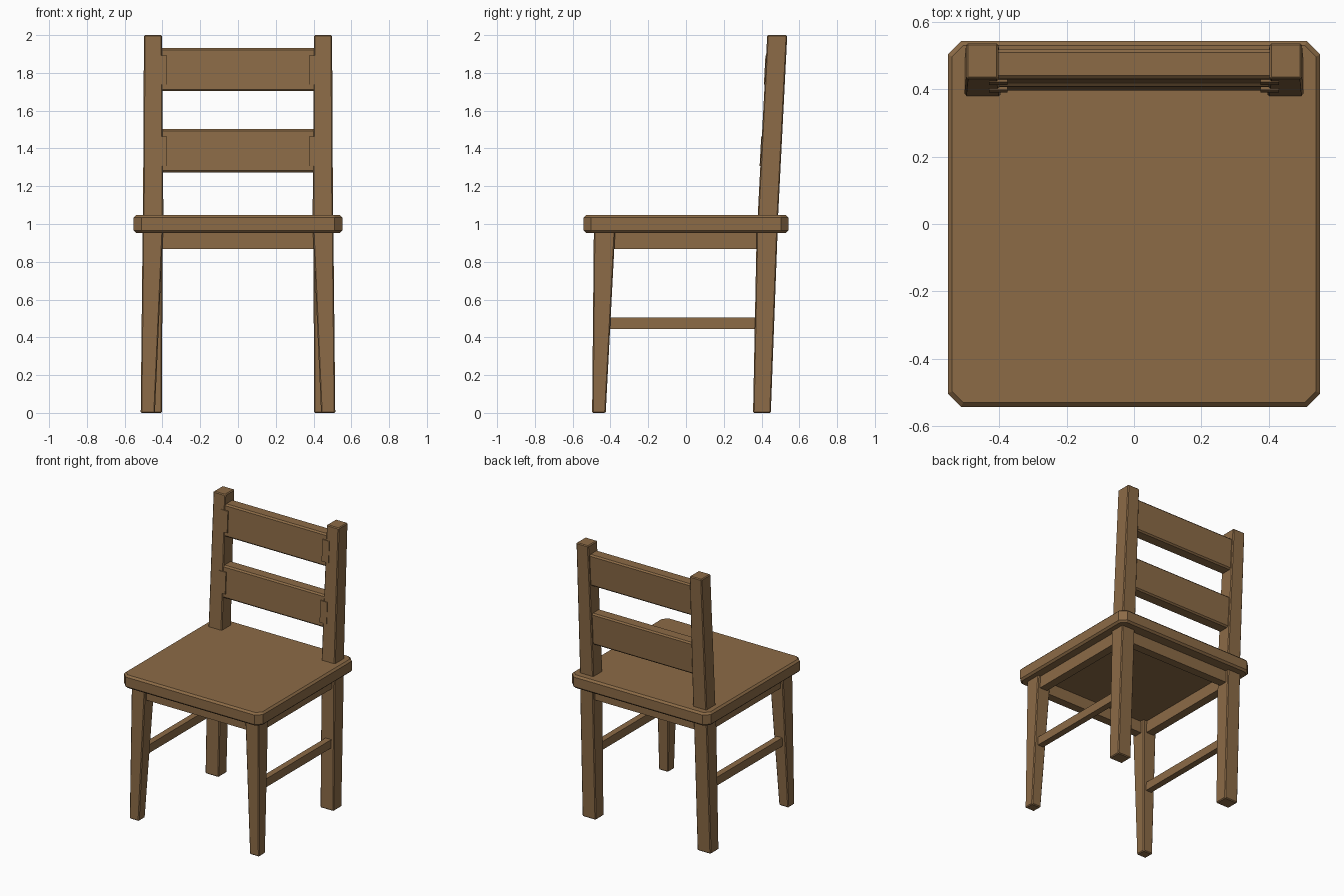
import bpy, bmesh

if "Cube" in bpy.data.objects:
    bpy.data.objects.remove(bpy.data.objects["Cube"])

wood = bpy.data.materials.new("brown wood")
wood.diffuse_color = (0.262, 0.147, 0.062, 1)
wood.use_nodes = True
wood.node_tree.nodes["Principled BSDF"].inputs["Base Color"].default_value = wood.diffuse_color


def loft(name, sections, bevel=0.0, mirror=False):
    """Stack rectangles (z, x0, x1, y0, y1) into a closed solid."""
    bm = bmesh.new()
    rings = [[bm.verts.new((x, y, z)) for x, y in ((x0, y0), (x1, y0), (x1, y1), (x0, y1))]
             for z, x0, x1, y0, y1 in sections]
    bm.faces.new(rings[0][::-1])
    bm.faces.new(rings[-1])
    for a, b in zip(rings, rings[1:]):
        for i in range(4):
            j = (i + 1) % 4
            bm.faces.new((a[i], a[j], b[j], b[i]))
    me = bpy.data.meshes.new(name)
    bm.to_mesh(me)
    bm.free()
    me.materials.append(wood)
    ob = bpy.data.objects.new(name, me)
    bpy.context.collection.objects.link(ob)
    if bevel:
        m = ob.modifiers.new("bevel", 'BEVEL')
        m.width, m.segments, m.limit_method = bevel, 1, 'ANGLE'
    if mirror:
        ob.modifiers.new("mirror", 'MIRROR')
    return ob


def box(name, x0, x1, y0, y1, z0, z1, bevel=0.0, mirror=False):
    return loft(name, [(z0, x0, x1, y0, y1), (z1, x0, x1, y0, y1)], bevel, mirror)


def lean(z):
    """Front face of the back posts at height z."""
    return 0.38 + (z - 1.045) * 0.0524


# Seat with clipped corners and a small chamfer all round
seat = box("seat", -0.552, 0.552, -0.542, 0.542, 0.953, 1.047)
bm = bmesh.new()
bm.from_mesh(seat.data)
upright = [e for e in bm.edges if abs(e.verts[0].co.z - e.verts[1].co.z) > 0.05]
bmesh.ops.bevel(bm, geom=upright, offset=0.04, segments=1, affect='EDGES')
rim = [e for e in bm.edges if abs(e.verts[0].co.z - e.verts[1].co.z) < 0.01]
bmesh.ops.bevel(bm, geom=rim, offset=0.013, segments=1, affect='EDGES')
bm.to_mesh(seat.data)
bm.free()

# Legs and back posts
loft("front_leg", [(0, 0.44, 0.515, -0.497, -0.425),
                   (0.96, 0.397, 0.505, -0.488, -0.375)], 0.006, True)
loft("back_leg", [(0, 0.403, 0.51, 0.355, 0.449),
                  (0.96, 0.399, 0.505, 0.374, 0.485)], 0.006, True)
loft("back_post", [(1.03, 0.395, 0.503, 0.379, 0.487),
                   (2.0, 0.402, 0.498, 0.43, 0.536)], 0.006, True)

# Aprons under the seat
box("front_apron", -0.42, 0.42, -0.465, -0.405, 0.868, 0.96)
box("back_apron", -0.42, 0.42, 0.40, 0.46, 0.868, 0.96)
box("side_apron", 0.425, 0.485, -0.40, 0.40, 0.868, 0.96, 0, True)

# Side stretchers
box("side_stretcher", 0.44, 0.485, -0.43, 0.39, 0.445, 0.505, 0, True)

# Leaning back slats, with small end tabs on their front
for name, z0, z1 in (("lower_slat", 1.273, 1.502), ("upper_slat", 1.703, 1.932)):
    loft(name, [(z, -0.42, 0.42, lean(z) + 0.004, lean(z) + 0.092) for z in (z0, z1)], 0.01)
    loft(name + "_tab", [(z, 0.375, 0.43, lean(z) - 0.004, lean(z) + 0.03)
                         for z in (z0 + 0.035, z1 - 0.04)], 0, True)
